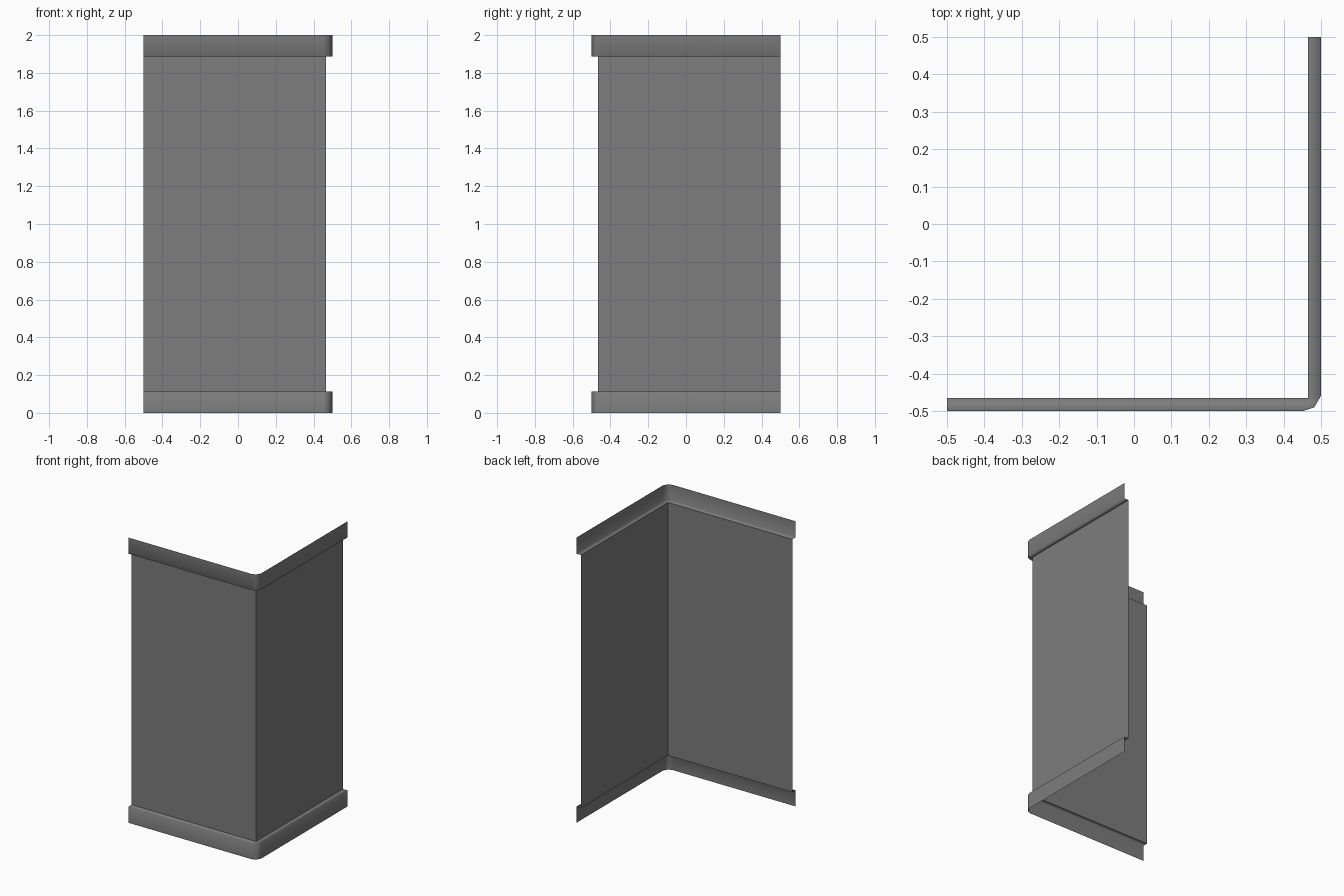
import bpy
import bmesh

cube = bpy.data.objects.get("Cube")
if cube:
    bpy.data.objects.remove(cube, do_unlink=True)

# One grey paint for everything
grey = bpy.data.materials.new("mid grey")
grey.use_nodes = True
colour = (0.205, 0.205, 0.205, 1)
grey.diffuse_color = colour
grey.node_tree.nodes["Principled BSDF"].inputs["Base Color"].default_value = colour

# Plan outlines, running along the front and then back along the side
WALL = 0.465
corner = (WALL, -WALL)
inner = [(-0.5, -WALL), corner, corner, corner, (WALL, 0.5)]
outer = [(-0.5, -0.5), (0.452, -0.5), (0.482, -0.49), (0.5, -0.459), (0.5, 0.5)]

HEIGHT = 2.0
BAND = 0.113


def sheet(name, rows, smooth):
    """Skin a thin sheet through (outline, z) rows, listed from low to high."""
    bm = bmesh.new()
    rings = [[bm.verts.new((x, y, z)) for x, y in outline] for outline, z in rows]
    for low, high in zip(rings, rings[1:]):
        for i in range(len(low) - 1):
            bm.faces.new((low[i], low[i + 1], high[i + 1], high[i]))
    bmesh.ops.remove_doubles(bm, verts=bm.verts[:], dist=0.0001)
    for face in bm.faces:
        face.smooth = smooth
    mesh = bpy.data.meshes.new(name)
    bm.to_mesh(mesh)
    bm.free()
    mesh.materials.append(grey)
    obj = bpy.data.objects.new(name, mesh)
    bpy.context.collection.objects.link(obj)
    if smooth:
        obj.modifiers.new("soft edges", "WEIGHTED_NORMAL")
    return obj


# Flat wall panels meeting at a crisp corner
sheet("corner_wall", [(inner, BAND), (inner, HEIGHT - BAND)], False)

# Raised bands with a ledge back to the wall and a rounded corner
sheet("bottom_trim", [(outer, 0), (outer, BAND), (inner, BAND)], True)
sheet("top_trim", [(inner, HEIGHT - BAND), (outer, HEIGHT - BAND), (outer, HEIGHT)], True)
